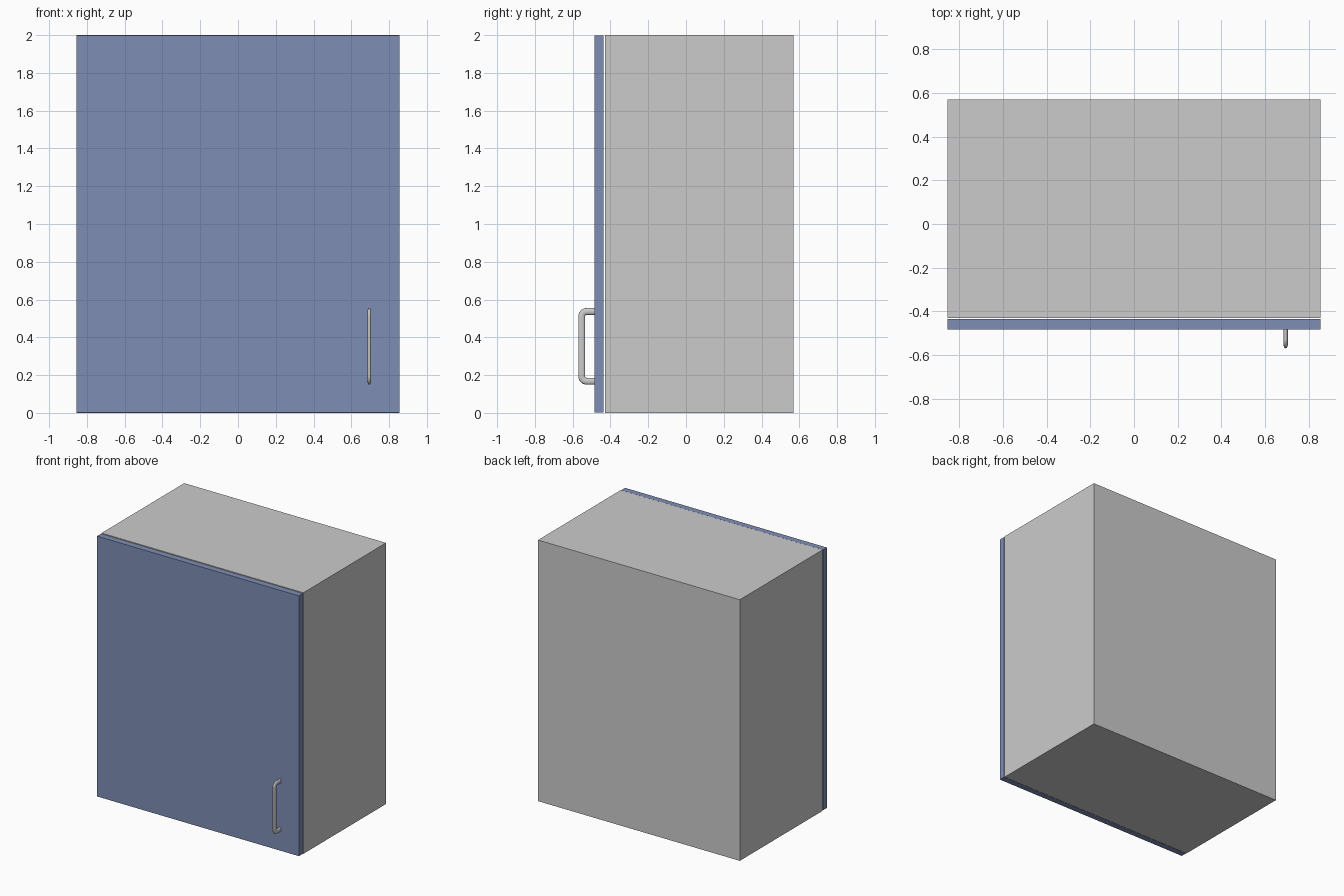
import bpy, bmesh, math
from mathutils import Vector

if "Cube" in bpy.data.objects:
    bpy.data.objects.remove(bpy.data.objects["Cube"])


def box(name, lo, hi, mat=None):
    lo, hi = Vector(lo), Vector(hi)
    bm = bmesh.new()
    bmesh.ops.create_cube(bm, size=1)
    for v in bm.verts:
        v.co = (lo + hi) / 2 + v.co * (hi - lo)
    return finish(name, bm, mat)


def finish(name, bm, mat=None):
    bmesh.ops.recalc_face_normals(bm, faces=bm.faces)
    me = bpy.data.meshes.new(name)
    bm.to_mesh(me)
    bm.free()
    ob = bpy.data.objects.new(name, me)
    bpy.context.collection.objects.link(ob)
    if mat:
        me.materials.append(mat)
    return ob


blue = bpy.data.materials.new("door_blue")
blue.diffuse_color = (0.21, 0.27, 0.46, 1)
blue.use_nodes = True
blue.node_tree.nodes["Principled BSDF"].inputs["Base Color"].default_value = blue.diffuse_color

# Cabinet body and the door, with a thin gap between them
box("cabinet_body", (-0.855, -0.43, 0), (0.855, 0.57, 2))
box("door", (-0.855, -0.484, 0.003), (0.855, -0.436, 1.997), blue)

# Bow handle: flattened oval section swept along a rounded C path in the y-z plane
X, BAR_Y, Z0, Z1, R = 0.695, -0.552, 0.168, 0.537, 0.026
HALF_W, HALF_T, SIDES, STEPS = 0.010, 0.018, 16, 6
path = [(-0.48, Z0, 0.0)]                      # y, z, outward-normal angle
for cz, start in ((Z0 + R, 0), (Z1 - R, 90)):
    for i in range(STEPS + 1):
        a = math.radians(start + 90 * i / STEPS)
        path.append((BAR_Y + R - R * math.sin(a), cz - R * math.cos(a), a))
path.append((-0.48, Z1, math.pi))

bm = bmesh.new()
rings = []
for y, z, a in path:
    n = Vector((0, -math.sin(a), -math.cos(a)))
    ring = []
    for k in range(SIDES):
        t = 2 * math.pi * k / SIDES
        ring.append(bm.verts.new(Vector((X + HALF_W * math.cos(t), y, z)) + n * HALF_T * math.sin(t)))
    rings.append(ring)
for r0, r1 in zip(rings, rings[1:]):
    for k in range(SIDES):
        j = (k + 1) % SIDES
        bm.faces.new((r0[k], r0[j], r1[j], r1[k]))
bm.faces.new(rings[0])
bm.faces.new(rings[-1])
handle = finish("door_handle", bm)
bpy.context.view_layer.objects.active = handle
handle.select_set(True)
bpy.ops.object.shade_smooth_by_angle(angle=math.radians(40))
